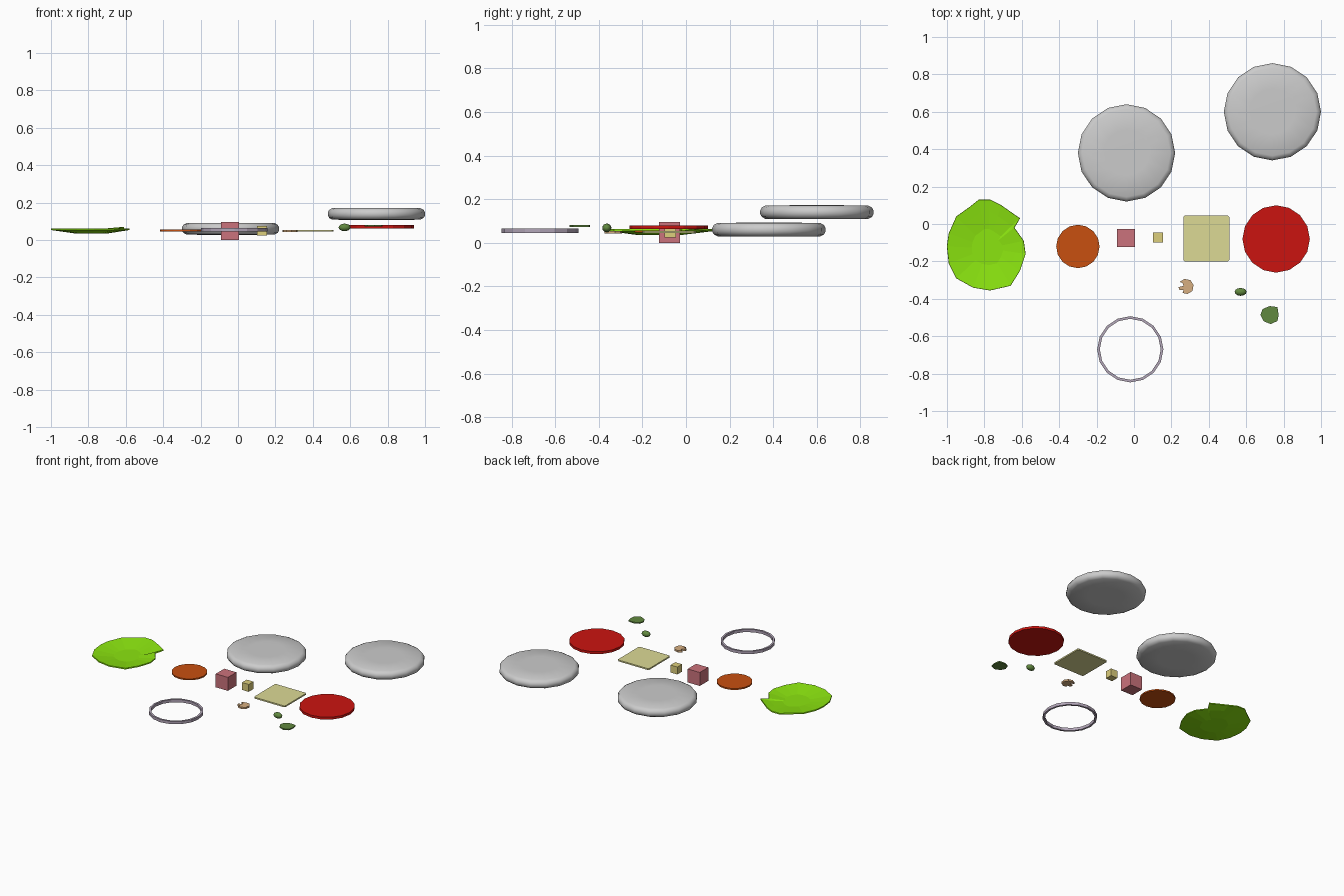
import bpy, bmesh, math

if "Cube" in bpy.data.objects:
    bpy.data.objects.remove(bpy.data.objects["Cube"])


def finish(name, bm, color=None, smooth=None):
    bmesh.ops.recalc_face_normals(bm, faces=bm.faces)
    me = bpy.data.meshes.new(name)
    bm.to_mesh(me)
    bm.free()
    ob = bpy.data.objects.new(name, me)
    bpy.context.collection.objects.link(ob)
    if color:
        mat = bpy.data.materials.new(name + "_colour")
        mat.diffuse_color = (*color, 1)
        mat.use_nodes = True
        mat.node_tree.nodes["Principled BSDF"].inputs["Base Color"].default_value = mat.diffuse_color
        me.materials.append(mat)
    if smooth:
        bpy.ops.object.select_all(action='DESELECT')
        ob.select_set(True)
        bpy.context.view_layer.objects.active = ob
        bpy.ops.object.shade_smooth_by_angle(angle=math.radians(smooth))
    return ob


def lathe(name, center, profile, color=None, sides=16, closed=False, smooth=None):
    """Spin a (radius, z) profile; open profiles are capped at both ends."""
    bm = bmesh.new()
    rings = [[bm.verts.new((center[0] + r * math.cos(2 * math.pi * i / sides),
                            center[1] + r * math.sin(2 * math.pi * i / sides), z))
              for i in range(sides)] for r, z in profile]
    pairs = list(zip(rings, rings[1:])) + ([(rings[-1], rings[0])] if closed else [])
    for a, b in pairs:
        for i in range(sides):
            j = (i + 1) % sides
            bm.faces.new((a[i], a[j], b[j], b[i]))
    if not closed:
        bm.faces.new(rings[0])
        bm.faces.new(rings[-1])
    return finish(name, bm, color, smooth)


def slab(name, outline, z0, z1, color):
    """Extrude a flat outline between two heights."""
    bm = bmesh.new()
    face = bm.faces.new([bm.verts.new((x, y, z0)) for x, y in outline])
    ext = bmesh.ops.extrude_face_region(bm, geom=[face])
    for v in ext["geom"]:
        if isinstance(v, bmesh.types.BMVert):
            v.co.z = z1
    return finish(name, bm, color)


def cube(name, center, size, color):
    bm = bmesh.new()
    bmesh.ops.create_cube(bm, size=size)
    bmesh.ops.translate(bm, verts=bm.verts, vec=center)
    return finish(name, bm, color)


# Buns: flat discs with rounded rims
for name, center, zc in (("bottom_bun", (-0.04, 0.38), 0.06), ("top_bun", (0.74, 0.60), 0.14)):
    lathe(name, center, [(r, zc + dz) for r, dz in (
        (0.12, -0.032), (0.235, -0.031), (0.252, -0.022), (0.26, -0.008),
        (0.26, 0.008), (0.252, 0.022), (0.235, 0.031), (0.12, 0.032))], smooth=60)

# Round slices
lathe("carrot_slice", (-0.30, -0.12), [(0.116, 0.046), (0.116, 0.056)], (0.58, 0.08, 0.005))
lathe("tomato_slice", (0.76, -0.08), [(0.18, 0.063), (0.18, 0.08)], (0.6, 0.007, 0.005))
lathe("onion_ring", (-0.02, -0.67), [(0.177, 0.045), (0.177, 0.065), (0.163, 0.065), (0.163, 0.045)],
      (0.45, 0.38, 0.48), closed=True)

# Diced pieces
cube("ham_cube", (-0.042, -0.075, 0.048), 0.096, (0.6, 0.17, 0.2))
cube("cheese_cube", (0.128, -0.073, 0.05), 0.053, (0.72, 0.62, 0.2))

# Cheese slice with clipped corners
x0, x1, y0, y1, c = 0.264, 0.51, -0.2, 0.045, 0.008
slab("cheese_slice", [(x0 + c, y0), (x1 - c, y0), (x1, y0 + c), (x1, y1 - c),
                      (x1 - c, y1), (x0 + c, y1), (x0, y1 - c), (x0, y0 + c)],
     0.045, 0.055, (0.72, 0.7, 0.3))

# Mushroom slice: cap with a stem
slab("mushroom_slice", [(.243, -.31), (.27, -.294), (.302, -.30), (.318, -.326), (.313, -.358),
                        (.286, -.374), (.26, -.369), (.265, -.353), (.243, -.353),
                        (.238, -.337), (.265, -.331), (.26, -.315)],
     0.042, 0.054, (0.68, 0.43, 0.22))

# Pepper piece
slab("pepper_piece", [(.676, -.487), (.687, -.455), (.725, -.439), (.767, -.444),
                      (.773, -.487), (.767, -.519), (.73, -.535), (.692, -.519)],
     0.073, 0.081, (0.12, 0.25, 0.05))

# Olive
bm = bmesh.new()
bmesh.ops.create_uvsphere(bm, u_segments=12, v_segments=8, radius=1)
for v in bm.verts:
    v.co = (0.57 + v.co.x * 0.032, -0.363 + v.co.y * 0.021, 0.068 + v.co.z * 0.02)
finish("olive", bm, (0.12, 0.25, 0.05), smooth=60)

# Lettuce leaf: shallow dished shell with a torn edge
rim = [(-1, -.12), (-.99, -.05), (-.95, .04), (-.88, .09), (-.83, .13), (-.77, .13),
       (-.71, .10), (-.61, .03), (-.64, -.02), (-.59, -.09), (-.58, -.16), (-.61, -.25),
       (-.66, -.33), (-.77, -.355), (-.86, -.34), (-.95, -.29), (-.99, -.21)]
cx, cy = -0.78, -0.13
bm = bmesh.new()
rings = []
for scale, z in ((1, 0.058), (0.75, 0.05), (0.4, 0.039)):
    rings.append([bm.verts.new((cx + (x - cx) * scale, cy + (y - cy) * scale, z)) for x, y in rim])
rings[0][7].co.z = 0.067
n = len(rim)
for a, b in zip(rings, rings[1:]):
    for i in range(n):
        j = (i + 1) % n
        bm.faces.new((a[i], a[j], b[j], b[i]))
bm.faces.new(rings[-1])
leaf = finish("lettuce_leaf", bm, (0.26, 0.78, 0.005))
mod = leaf.modifiers.new("thickness", 'SOLIDIFY')
mod.thickness = 0.008
mod.offset = 0
